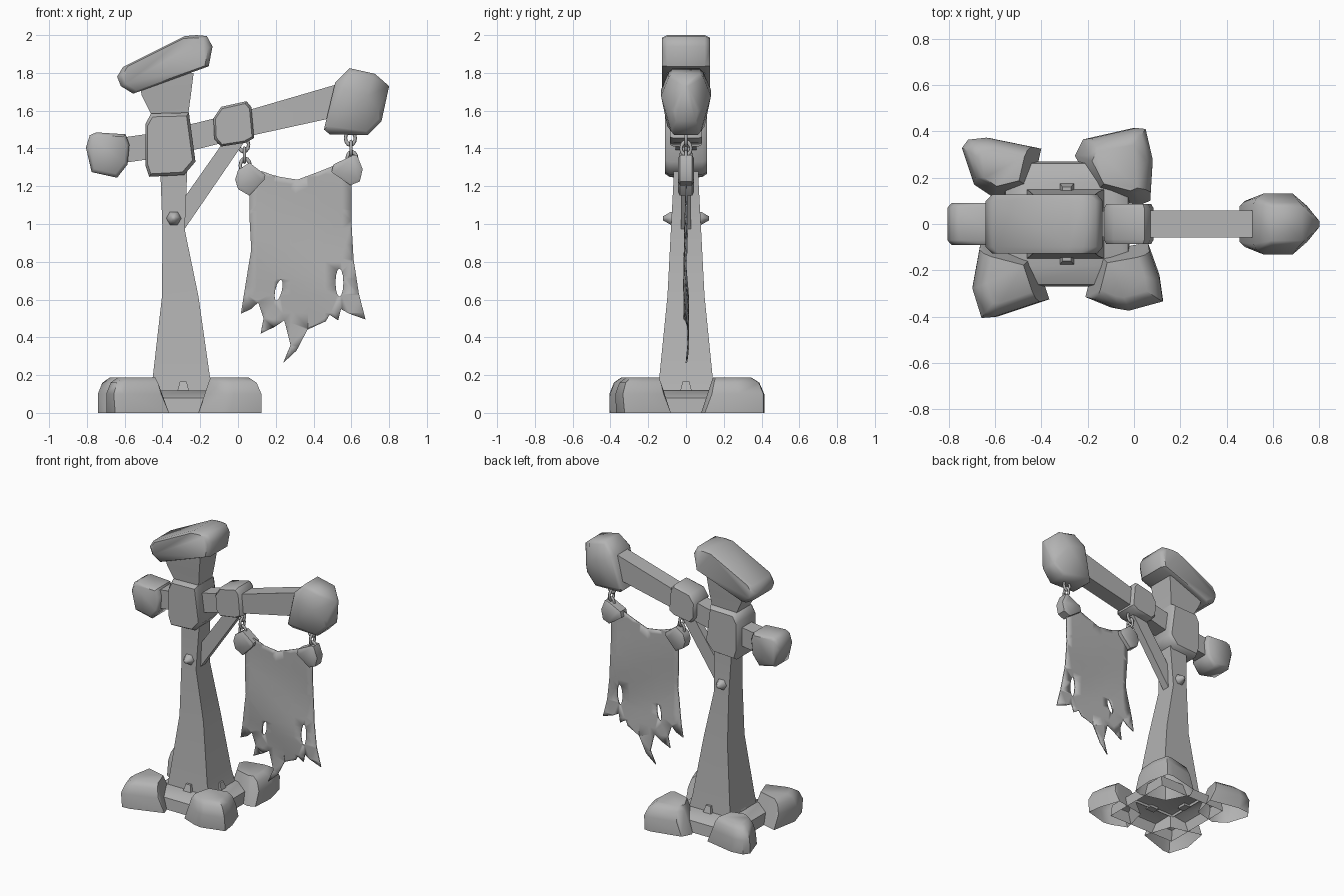
import bpy, bmesh, math
from mathutils import Vector

if "Cube" in bpy.data.objects:
    bpy.data.objects.remove(bpy.data.objects["Cube"])

# Dark stone grey shared by every part
grey = bpy.data.materials.new("dark_grey")
grey.diffuse_color = (0.45, 0.45, 0.45, 1)
grey.use_nodes = True
grey.node_tree.nodes["Principled BSDF"].inputs["Base Color"].default_value = grey.diffuse_color


def finish(name, bm, angle=32):
    me = bpy.data.meshes.new(name)
    bmesh.ops.recalc_face_normals(bm, faces=bm.faces[:])
    bm.to_mesh(me)
    bm.free()
    me.materials.append(grey)
    ob = bpy.data.objects.new(name, me)
    bpy.context.collection.objects.link(ob)
    bpy.ops.object.select_all(action='DESELECT')
    ob.select_set(True)
    bpy.context.view_layer.objects.active = ob
    bpy.ops.object.shade_smooth_by_angle(angle=math.radians(angle))
    return ob


def hull(name, pts, open_bottom=False, angle=50):
    bm = bmesh.new()
    for p in pts:
        bm.verts.new(p)
    res = bmesh.ops.convex_hull(bm, input=bm.verts[:])
    junk = {g for g in res["geom_interior"] + res["geom_unused"] if isinstance(g, bmesh.types.BMVert)}
    bmesh.ops.delete(bm, geom=[v for v in junk if v.is_valid], context='VERTS')
    bmesh.ops.recalc_face_normals(bm, faces=bm.faces[:])
    if open_bottom:
        low = [f for f in bm.faces if all(v.co.z < 0.001 for v in f.verts)]
        bmesh.ops.delete(bm, geom=low, context='FACES')
    bmesh.ops.dissolve_limit(bm, angle_limit=math.radians(4), verts=bm.verts[:], edges=bm.edges[:])
    return finish(name, bm, angle)


def stone(name, profile, depth, inset=0.85, side=0.78, angle=50):
    """Chunky block: front outline (x, z, optional depth factor), rounded off towards both faces."""
    cx = sum(p[0] for p in profile) / len(profile)
    cz = sum(p[1] for p in profile) / len(profile)
    pts = []
    for p in profile:
        d = depth * (p[2] if len(p) > 2 else 1)
        for s in (-1, 1):
            pts.append((p[0], s * d * side, p[1]))
            pts.append((cx + (p[0] - cx) * inset, s * d, cz + (p[1] - cz) * inset))
    return hull(name, pts, angle=angle)


def loft(name, sections, axis='z', bevel=0.0, caps=(True, True)):
    """Rectangular sections (position, low, high, half depth) joined along z or x."""
    bm = bmesh.new()
    rings = []
    for t, a, b, d in sections:
        ring = []
        for u, v in ((a, -d), (b, -d), (b, d), (a, d)):
            ring.append(bm.verts.new((u, v, t) if axis == 'z' else (t, v, u)))
        rings.append(ring)
    for r, q in zip(rings, rings[1:]):
        for i in range(4):
            j = (i + 1) % 4
            bm.faces.new((r[i], r[j], q[j], q[i]))
    for use, ring in zip(caps, (rings[0], rings[-1])):
        if use:
            bm.faces.new(ring)
    ob = finish(name, bm)
    if bevel:
        m = ob.modifiers.new("bevel", 'BEVEL')
        m.width, m.segments = bevel, 1
        m.limit_method = 'ANGLE'
    return ob


# Post, flaring at the foot and under the cap
loft("post", [(0.1, -0.465, -0.125, 0.15), (0.2, -0.45, -0.15, 0.14), (0.62, -0.402, -0.21, 0.098),
              (0.97, -0.40, -0.282, 0.08), (1.25, -0.41, -0.27, 0.065), (1.57, -0.455, -0.265, 0.075),
              (1.68, -0.51, -0.25, 0.09), (1.8, -0.53, -0.235, 0.1)], caps=(False, True))

# Cross arm and diagonal brace
loft("arm", [(-0.7, 1.31, 1.445, 0.055), (-0.49, 1.34, 1.475, 0.055), (-0.2, 1.4, 1.54, 0.055),
             (0.08, 1.47, 1.61, 0.058), (0.56, 1.575, 1.75, 0.058)], axis='x')
stone("brace", [(-0.08, 1.43), (0.03, 1.43), (-0.285, 0.97), (-0.34, 1.06)], 0.027, inset=1, side=1, angle=30)

# Chunky blocks on the frame
stone("cap", [(-0.64, 1.78), (-0.61, 1.83), (-0.28, 1.995), (-0.22, 2.0), (-0.165, 1.995), (-0.135, 1.94),
              (-0.155, 1.835), (-0.235, 1.815), (-0.555, 1.69), (-0.62, 1.73)], 0.127, inset=0.9)
stone("collar", [(-0.46, 1.585), (-0.26, 1.59), (-0.225, 1.33), (-0.285, 1.26),
                 (-0.47, 1.25), (-0.49, 1.31), (-0.49, 1.53)], 0.112, inset=0.9)
stone("arm_ring", [(-0.13, 1.56), (-0.09, 1.62), (0.045, 1.65), (0.07, 1.62), (0.085, 1.455),
                   (0.04, 1.43), (-0.09, 1.41), (-0.125, 1.45)], 0.086, inset=0.9)
stone("arm_end_small", [(-0.805, 1.405), (-0.785, 1.47), (-0.75, 1.485), (-0.595, 1.475),
                        (-0.575, 1.42), (-0.585, 1.315), (-0.64, 1.245), (-0.775, 1.275)], 0.09)
stone("arm_end_large", [(0.515, 1.75, .85), (0.59, 1.825, .7), (0.725, 1.795, .7), (0.8, 1.73, .12),
                        (0.76, 1.6, .6), (0.76, 1.545, .5), (0.685, 1.47, .6), (0.485, 1.475, .6),
                        (0.455, 1.5, .75), (0.55, 1.72, 1), (0.69, 1.68, 1)], 0.132, inset=0.88)

# Pegs through the post
hull("peg", [(-0.34 + r * math.cos(a), y, 1.03 + r * math.sin(a))
             for r, y in ((0.04, -0.08), (0.012, -0.122), (0.04, 0.08), (0.012, 0.122))
             for a in [k * math.tau / 6 for k in range(6)]], angle=65)

# Base frame, hollow underneath
c = -0.29
loft("base_frame", [(0, c - 0.27, c + 0.27, 0.27), (0.08, c - 0.265, c + 0.265, 0.262),
                    (0.118, c - 0.19, c + 0.19, 0.18)], caps=(False, True))

# Small spikes wedged against the post
for i in range(4):
    a = i * math.pi / 2
    ca, sa = math.cos(a), math.sin(a)
    pts = [(c + r * ca - w * sa, r * sa + w * ca, z)
           for s in (-1, 1) for r, w, z in ((0.18, s * 0.035, 0.1), (0.13, s * 0.035, 0.1),
                                            (0.16, s * 0.018, 0.165), (0.13, s * 0.018, 0.165))]
    hull(f"base_spike_{i + 1}", pts)

# Four stone feet, hollow underneath
feet = {
    "foot_back_left": [(-0.74, 0.32), (-0.71, 0.36), (-0.62, 0.37), (-0.40, 0.325), (-0.44, 0.15), (-0.6, 0.11), (-0.69, 0.17)],
    "foot_front_left": [(-0.66, -0.07), (-0.695, -0.26), (-0.65, -0.405), (-0.59, -0.40), (-0.365, -0.325), (-0.43, -0.13)],
    "foot_back_right": [(-0.255, 0.295), (-0.22, 0.365), (0.0, 0.415), (0.045, 0.41), (0.08, 0.26), (0.07, 0.1), (0.02, 0.08), (-0.17, 0.13)],
    "foot_front_right": [(-0.21, -0.315), (-0.1, -0.36), (-0.04, -0.37), (0.125, -0.325), (0.11, -0.22), (0.06, -0.08), (-0.16, -0.12)],
}
for name, outline in feet.items():
    n = len(outline)
    mx, my = sum(p[0] for p in outline) / n, sum(p[1] for p in outline) / n
    # upper layers shrink outwards, away from the post
    out = Vector((mx - c, my)).normalized()
    pts = []
    for z, k, lean in ((0, 1, 0), (0.1, 0.88, 0.025), (0.16, 0.76, 0.015), (0.188, 0.6, -0.01)):
        pts += [(mx + (x - mx) * k + out.x * lean, my + (y - my) * k + out.y * lean, z) for x, y in outline]
    hull(name, pts, open_bottom=True, angle=45)

# Chains
for side, x, top in (("left", 0.03, 1.42), ("right", 0.595, 1.455)):
    for i in range(3):
        bpy.ops.mesh.primitive_torus_add(major_segments=12, minor_segments=6, major_radius=0.026, minor_radius=0.009,
                                         location=(x + 0.004 * i, 0, top - 0.055 * i),
                                         rotation=(math.pi / 2, 0, (i % 2) * math.pi / 2))
        link = bpy.context.object
        link.name = f"chain_{side}_link_{i + 1}"
        link.scale = (1, 1.35, 1)
        link.data.materials.append(grey)
        bpy.ops.object.shade_smooth()

# Banner clamps
stone("clamp_left", [(-0.015, 1.235), (0, 1.285), (0.06, 1.325), (0.145, 1.26), (0.14, 1.235),
                     (0.06, 1.15), (0.0, 1.185)], 0.042, inset=0.78)
stone("clamp_right", [(0.61, 1.365), (0.63, 1.365), (0.66, 1.29), (0.645, 1.225), (0.595, 1.205),
                      (0.495, 1.275), (0.505, 1.315)], 0.042, inset=0.78)

# Torn banner with two holes
outline = [(0.06, 1.24), (0.125, 1.28), (0.21, 1.25), (0.315, 1.235), (0.41, 1.27), (0.51, 1.31), (0.6, 1.25),
           (0.6, 1.02), (0.612, 0.81), (0.64, 0.63), (0.675, 0.495), (0.59, 0.525), (0.545, 0.55),
           (0.53, 0.49), (0.485, 0.52), (0.465, 0.485), (0.37, 0.445), (0.31, 0.33), (0.24, 0.265), (0.278, 0.36),
           (0.245, 0.49), (0.19, 0.455), (0.12, 0.42), (0.135, 0.5), (0.107, 0.585), (0.07, 0.55), (0.015, 0.525),
           (0.04, 0.68), (0.07, 0.865), (0.06, 1.05)]


def hole(x, z, rx, rz, skew):
    return [(x + rx * math.cos(a) + skew * math.sin(a), z + rz * math.sin(a))
            for a in [k * math.tau / 12 for k in range(12)]]


bm = bmesh.new()
for loop in (outline, hole(0.215, 0.65, 0.018, 0.055, 0.012), hole(0.537, 0.69, 0.021, 0.075, 0)):
    vs = [bm.verts.new((x, 0, z)) for x, z in loop]
    for i, v in enumerate(vs):
        bm.edges.new((v, vs[(i + 1) % len(vs)]))
bmesh.ops.triangle_fill(bm, use_beauty=True, use_dissolve=False, edges=bm.edges[:], normal=(0, -1, 0))
cuts = [((0, 0, 0.35 + 0.09 * k), (0, 0, 1)) for k in range(11)] + [((0.1 + 0.09 * k, 0, 0), (1, 0, 0)) for k in range(6)]
for co, no in cuts:
    bmesh.ops.bisect_plane(bm, geom=bm.verts[:] + bm.edges[:] + bm.faces[:], plane_co=co, plane_no=no)
bmesh.ops.triangulate(bm, faces=bm.faces[:])
for v in bm.verts:
    fade = min(1, max(0, 1.3 - v.co.z) * 1.5)
    v.co.y = -0.012 * fade * math.sin(8 * v.co.z + 5 * v.co.x)
banner = finish("banner", bm, 60)
m = banner.modifiers.new("thickness", 'SOLIDIFY')
m.thickness, m.offset = 0.008, 0
